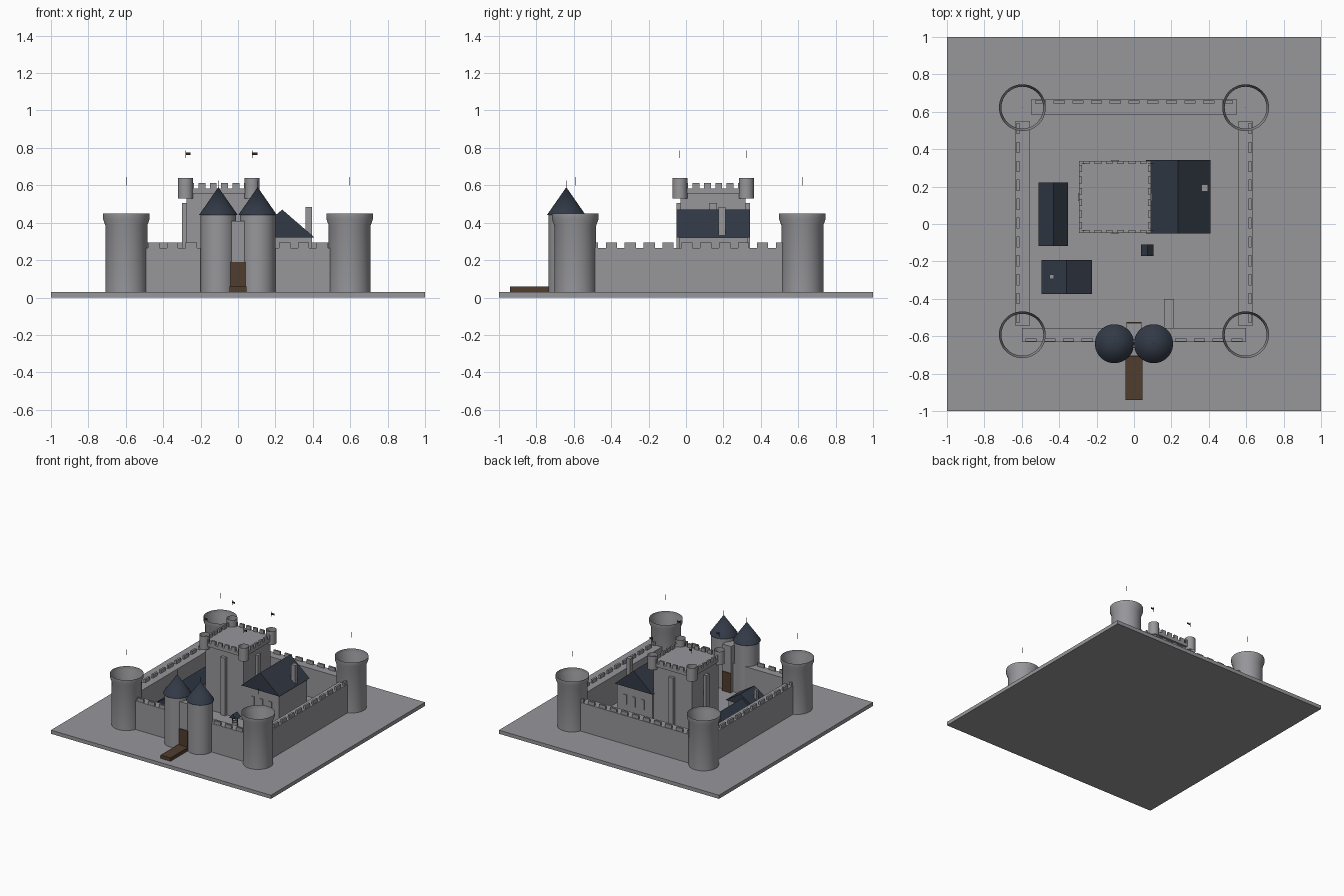
import bpy, bmesh, math
from mathutils import Vector

cube = bpy.data.objects.get("Cube")
if cube:
    bpy.data.objects.remove(cube, do_unlink=True)


def material(name, rgb):
    m = bpy.data.materials.new(name)
    m.use_nodes = True
    m.diffuse_color = (*rgb, 1)
    m.node_tree.nodes["Principled BSDF"].inputs["Base Color"].default_value = (*rgb, 1)
    return m


STONE = material("grey stone", (0.31, 0.31, 0.33))
SLATE = material("dark slate", (0.032, 0.042, 0.062))
WOOD = material("brown wood", (0.08, 0.047, 0.027))
FLAG = material("dark flag", (0.03, 0.02, 0.016))
GROUND = 0.03


def finish(name, bm, mat, smooth=False):
    bmesh.ops.recalc_face_normals(bm, faces=bm.faces)
    mesh = bpy.data.meshes.new(name)
    bm.to_mesh(mesh)
    bm.free()
    mesh.materials.append(mat)
    ob = bpy.data.objects.new(name, mesh)
    bpy.context.collection.objects.link(ob)
    if smooth:
        bpy.ops.object.select_all(action='DESELECT')
        ob.select_set(True)
        bpy.context.view_layer.objects.active = ob
        bpy.ops.object.shade_smooth_by_angle(angle=math.radians(25))
    return ob


def add_box(bm, x, y, z):
    """Add a box given (low, high) on each axis."""
    verts = bmesh.ops.create_cube(bm, size=1)["verts"]
    for v in verts:
        v.co = Vector([(a + b) / 2 + c * (b - a) for (a, b), c in zip((x, y, z), v.co)])


def box(name, x, y, z, mat=STONE):
    bm = bmesh.new()
    add_box(bm, x, y, z)
    return finish(name, bm, mat)


def lathe(name, cx, cy, profile, mat=STONE, sides=48):
    """Open sheet swept round a vertical axis from (radius, z) points."""
    bm = bmesh.new()
    rings = []
    for r, z in profile:
        if r == 0:
            rings.append([bm.verts.new((cx, cy, z))] * sides)
        else:
            rings.append([bm.verts.new((cx + r * math.cos(math.tau * i / sides),
                                        cy + r * math.sin(math.tau * i / sides), z))
                          for i in range(sides)])
    for low, high in zip(rings, rings[1:]):
        for i in range(sides):
            j = (i + 1) % sides
            quad = [low[i], low[j], high[j], high[i]]
            bm.faces.new(list(dict.fromkeys(quad)))
    return finish(name, bm, mat, True)


def gable_roof(name, x, y, eave, ridge):
    """Triangular prism with its ridge along y."""
    bm = bmesh.new()
    ends = [[bm.verts.new(p) for p in ((x[0], py, eave), (x[1], py, eave),
                                       (sum(x) / 2, py, ridge))] for py in y]
    for end in ends:
        bm.faces.new(end)
    for i in range(3):
        j = (i + 1) % 3
        bm.faces.new((ends[0][i], ends[0][j], ends[1][j], ends[1][i]))
    return finish(name, bm, SLATE)


def merlons(name, along, start, end, across, z, width, count):
    """Evenly spaced blocks along the x or y axis."""
    bm = bmesh.new()
    for i in range(count):
        c = start + width / 2 + (end - start - width) * i / (count - 1)
        span = (c - width / 2, c + width / 2)
        add_box(bm, *((span, across) if along == "x" else (across, span)), z)
    return finish(name, bm, STONE)


def pole(name, x, y, z):
    return box(name, (x - .0015, x + .0015), (y - .0015, y + .0015), z, FLAG)


# Ground slab
box("ground", (-1, 1), (-1, 1), (0, GROUND))

# Flared corner towers
for side, sx in (("right", -1), ("left", 1)):
    for end, y in (("front", -.592), ("back", .622)):
        x = .597 * sx
        lathe(f"{end}_{side}_tower", x, y,
              [(.112, GROUND), (.112, .385), (.125, .42), (.125, .45)])
        pole(f"{end}_{side}_tower_pole", x, y, (.60, .645))

# Curtain walls with battlements on the outer edge
WALL = (GROUND, .265)
TEETH = (.265, .293)
box("front_wall", (-.6, .6), (-.63, -.555), WALL)
box("back_wall", (-.55, .55), (.585, .665), WALL)
merlons("front_wall_merlons", "x", -.58, .58, (-.627, -.613), TEETH, .06, 12)
merlons("back_wall_merlons", "x", -.53, .53, (.645, .66), TEETH, .06, 11)
for side, sx in (("right", -1), ("left", 1)):
    box(f"{side}_wall", sorted((sx * .558, sx * .634)), (-.545, .55), WALL)
    merlons(f"{side}_wall_merlons", "y", -.53, .54,
            sorted((sx * .613, sx * .629)), TEETH, .06, 11)

# Gatehouse: block, doors, twin towers with cones, bridge
box("gate_block", (-.04, .04), (-.705, -.53), (GROUND, .41))
box("gate_front_door", (-.04, .04), (-.712, -.705), (GROUND, .19), WOOD)
box("gate_back_door", (-.04, .04), (-.53, -.524), (GROUND, .19), WOOD)
box("bridge", (-.045, .045), (-.94, -.70), (GROUND, .058), WOOD)
for side, x in (("right", -.105), ("left", .105)):
    lathe(f"{side}_gate_tower", x, -.64, [(.095, GROUND), (.095, .44)])
    lathe(f"{side}_gate_roof", x, -.64, [(.104, .44), (0, .59)], SLATE)
    pole(f"{side}_gate_pole", x, -.64, (.58, .625))
box("wall_steps", (.16, .213), (-.555, -.40), (GROUND, .15))

# Keep: body, buttresses, parapet, corner turrets and flags
KX, KY = -.102, .145
body, outer = .174, .192
box("keep_body", (KX - body, KX + body), (KY - body, KY + body), (GROUND, .56))
box("keep_parapet", (KX - outer, KX + outer), (KY - outer, KY + outer), (.555, .582))
box("keep_buttress_x", (KX - .197, KX + .197), (KY - .021, KY + .021), (GROUND, .505))
box("keep_buttress_y", (KX - .021, KX + .021), (KY - .197, KY + .197), (GROUND, .505))
for name, s in (("low", -1), ("high", 1)):
    edge = (outer - .015, outer)
    merlons(f"keep_merlons_x_{name}", "x", KX - .17, KX + .17,
            sorted(KY + s * e for e in edge), (.582, .612), .037, 6)
    merlons(f"keep_merlons_y_{name}", "y", KY - .17, KY + .17,
            sorted(KX + s * e for e in edge), (.582, .612), .037, 6)
    for t in (-1, 1):
        x, y = KX + s * .178, KY + t * .178
        tag = f"{name}_{'front' if t < 0 else 'back'}"
        lathe(f"keep_turret_{tag}", x, y, [(.04, .53), (.04, .64)], sides=32)
        pole(f"keep_pole_{tag}", x, y, (.745, .785))
        box(f"keep_flag_{tag}", (x, x + .027), (y - .001, y + .001), (.762, .776), FLAG)

# Great hall beside the keep
box("hall_walls", (.075, .395), (-.035, .33), (GROUND, .32))
gable_roof("hall_roof", (.063, .41), (-.05, .343), .32, .47)
box("hall_chimney", (.36, .396), (.175, .21), (.32, .485))
for i in range(3):
    x = .16 + i * .08
    for end, y in (("front", (-.041, -.035)), ("back", (.33, .336))):
        box(f"hall_{end}_window_{i}", (x - .013, x + .013), y, (.17, .25))

# Stable and cottage in the yard
box("stable_walls", (-.498, -.367), (-.105, .205), (GROUND, .17))
gable_roof("stable_roof", (-.51, -.353), (-.118, .222), .17, .25)
box("cottage_walls", (-.48, -.24), (-.36, -.21), (GROUND, .15))
gable_roof("cottage_roof", (-.495, -.225), (-.373, -.192), .15, .235)
box("cottage_chimney", (-.452, -.428), (-.294, -.27), (.15, .262))

# Well with a little roof on posts
lathe("well_ring", .071, -.14, [(.018, GROUND), (.024, GROUND), (.024, .06), (.018, .06),
                                (.018, GROUND)], sides=24)
for i, x in enumerate((.047, .095)):
    box(f"well_post_{i}", (x - .003, x + .003), (-.143, -.137), (GROUND, .10), WOOD)
gable_roof("well_roof", (.038, .104), (-.172, -.11), .095, .13)
